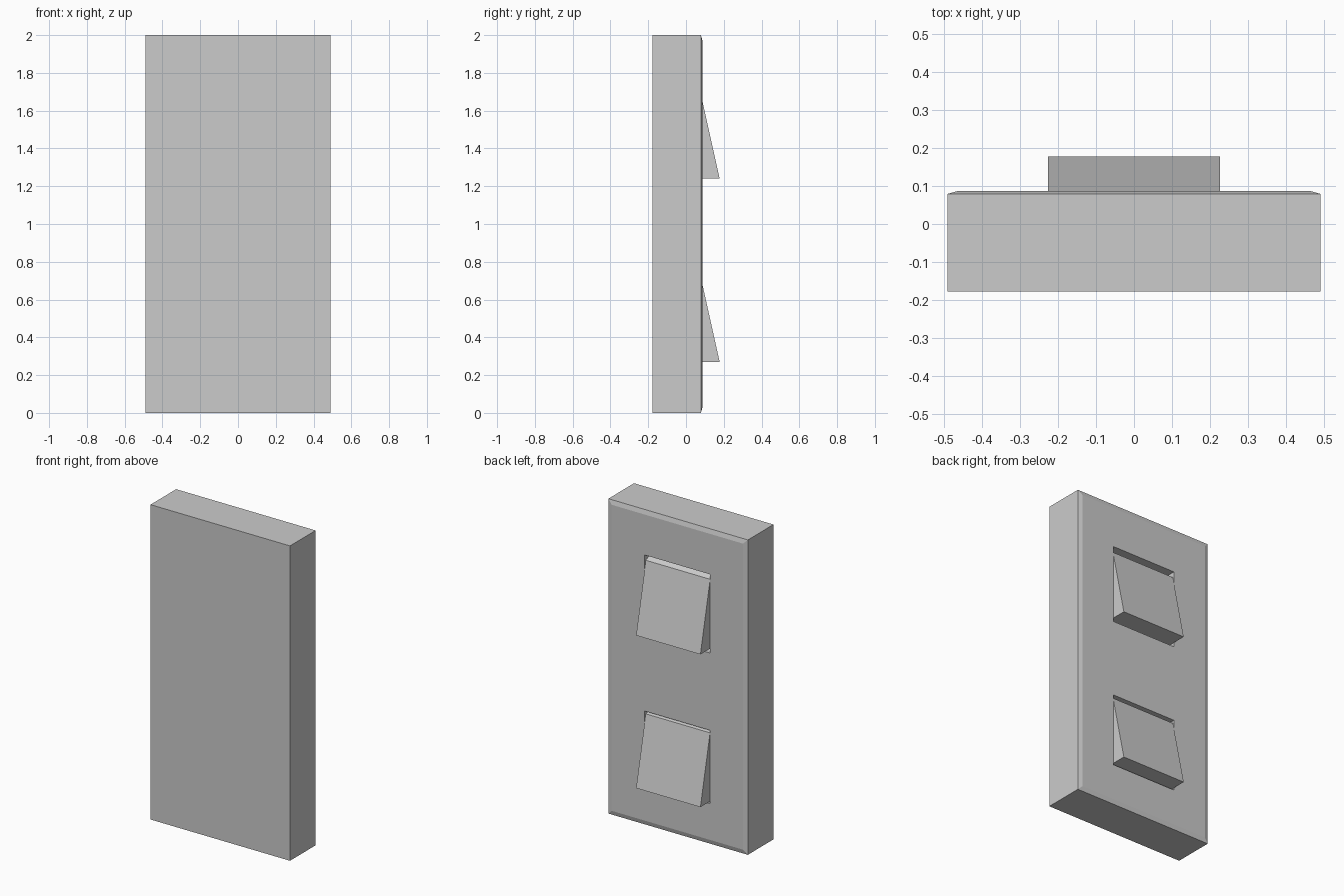
import bpy, bmesh

if "Cube" in bpy.data.objects:
    bpy.data.objects.remove(bpy.data.objects["Cube"])

BACK, FACE = -0.178, 0.087   # plate depth range
HALF_W, HALF_R = 0.49, 0.226  # half widths of plate and rocker


def new_object(name, bm):
    bmesh.ops.recalc_face_normals(bm, faces=bm.faces[:])
    mesh = bpy.data.meshes.new(name)
    bm.to_mesh(mesh)
    bm.free()
    ob = bpy.data.objects.new(name, mesh)
    bpy.context.collection.objects.link(ob)
    return ob


def extrude_x(name, profile, half):
    """Extrude a (y, z) profile along x, from -half to half."""
    bm = bmesh.new()
    face = bm.faces.new([bm.verts.new((-half, y, z)) for y, z in profile])
    ext = bmesh.ops.extrude_face_region(bm, geom=[face])["geom"]
    verts = [v for v in ext if isinstance(v, bmesh.types.BMVert)]
    bmesh.ops.translate(bm, verts=verts, vec=(2 * half, 0, 0))
    return new_object(name, bm)


# wall plate: box with a shallow chamfer around the switch side
bm = bmesh.new()
rings = []
for y, inset in ((BACK, 0), (0.079, 0), (FACE, 0.028)):
    w = HALF_W - inset
    rings.append([bm.verts.new((x, y, z)) for x, z in
                  ((-w, inset), (w, inset), (w, 2 - inset), (-w, 2 - inset))])
bm.faces.new(rings[0])
bm.faces.new(rings[-1])
for a, b in zip(rings, rings[1:]):
    for i in range(4):
        j = (i + 1) % 4
        bm.faces.new((a[i], a[j], b[j], b[i]))
plate = new_object("wall_plate", bm)

# each switch: recess bottom/top, rocker lip, slope end, rocker top
switches = {
    "lower": (0.258, 0.724, 0.27, 0.705, 0.715),
    "upper": (1.215, 1.715, 1.24, 1.68, 1.70),
}
for label, (z0, z1, lip, slope_end, top) in switches.items():
    # recess cut into the plate
    cutter = extrude_x(label + "_recess_cutter",
                       [(0.0, z0), (0.3, z0), (0.3, z1), (0.0, z1)], HALF_R + 0.003)
    cutter.hide_render = True
    mod = plate.modifiers.new(label + "_recess", 'BOOLEAN')
    mod.operation = 'DIFFERENCE'
    mod.solver = 'EXACT'
    mod.object = cutter
    bpy.context.view_layer.objects.active = plate
    bpy.ops.object.modifier_apply(modifier=mod.name)
    bpy.data.objects.remove(cutter)

    # tilted wedge rocker, seated on the recess floor
    y_end = 0.178 - 0.222 * (slope_end - lip)
    extrude_x(label + "_rocker",
              [(0.0, lip), (0.178, lip), (y_end, slope_end),
               (y_end - 0.04, top), (0.0, top)], HALF_R)
